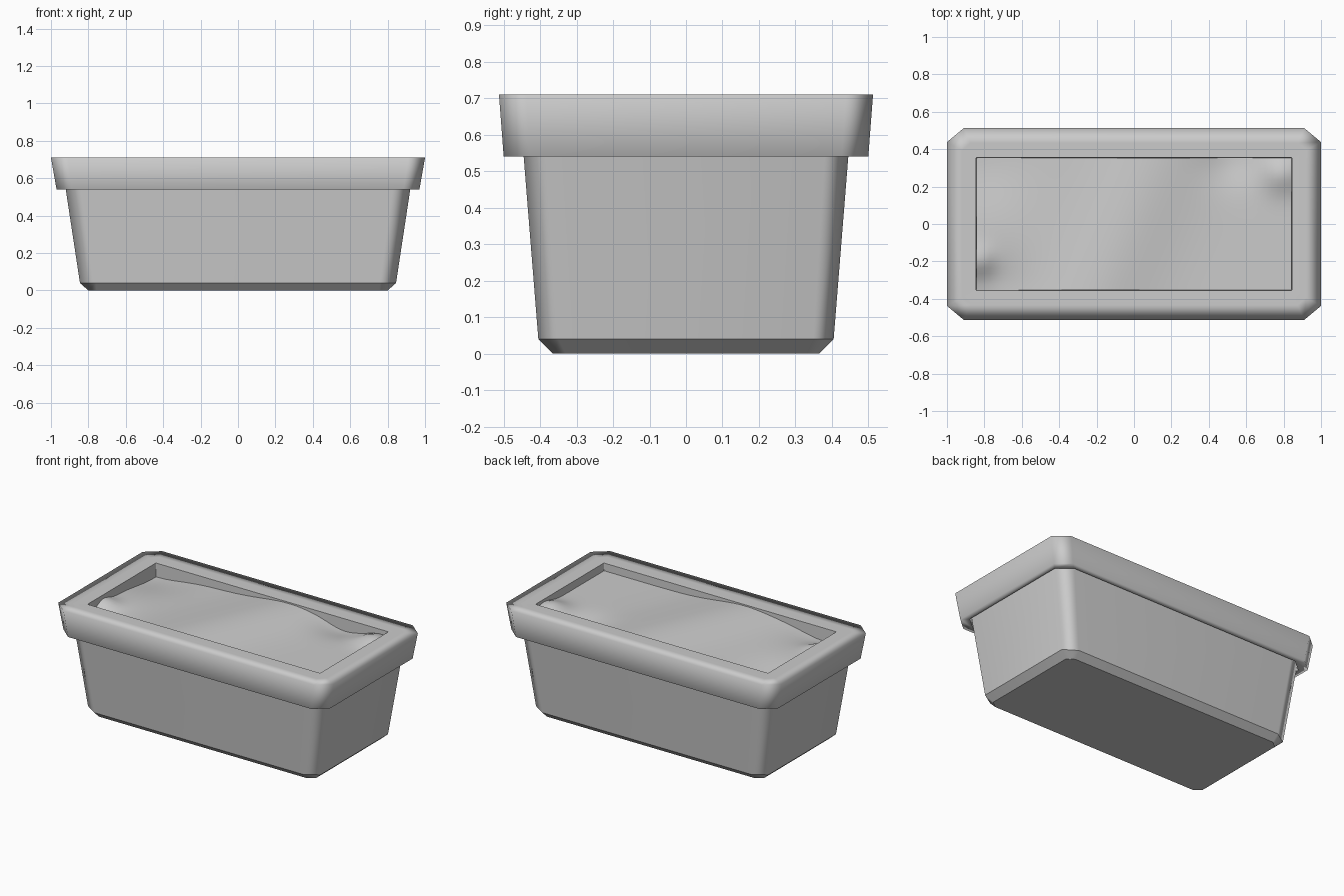
import bpy, bmesh, math

if "Cube" in bpy.data.objects:
    bpy.data.objects.remove(bpy.data.objects["Cube"], do_unlink=True)

grey = bpy.data.materials.new("plain grey")
grey.use_nodes = True
colour = (0.6, 0.6, 0.6, 1)
grey.diffuse_color = colour
grey.node_tree.nodes["Principled BSDF"].inputs["Base Color"].default_value = colour


def finish(bm, name):
    for f in bm.faces:
        f.smooth = True
    mesh = bpy.data.meshes.new(name)
    bm.to_mesh(mesh)
    bm.free()
    mesh.materials.append(grey)
    obj = bpy.data.objects.new(name, mesh)
    bpy.context.collection.objects.link(obj)
    return obj


def octagon(bm, x, y, cx, cy, z):
    """Rectangle of half sizes x, y with its corners cut by cx, cy."""
    pts = []
    for sx, sy in ((1, 1), (-1, 1), (-1, -1), (1, -1)):
        pair = [(sx * x, sy * (y - cy)), (sx * (x - cx), sy * y)]
        pts += pair if sx == sy else pair[::-1]
    return [bm.verts.new((px, py, z)) for px, py in pts]


def loft(name, sections, sharp=(), cap_start=False):
    """Skin a stack of cut rectangles; sharp lists the creased rings."""
    bm = bmesh.new()
    rings = [octagon(bm, *s) for s in sections]
    for a, b in zip(rings, rings[1:]):
        for i in range(8):
            j = (i + 1) % 8
            bm.faces.new((a[i], a[j], b[j], b[i]))
    if cap_start:
        bm.faces.new(rings[0][::-1])
    for k in sharp:
        for i in range(8):
            bm.edges.get((rings[k][i], rings[k][(i + 1) % 8])).smooth = False
    obj = finish(bm, name)
    # Broad walls stay flat while the narrow corner cuts read as rounded
    weighted = obj.modifiers.new("weighted normals", 'WEIGHTED_NORMAL')
    weighted.keep_sharp = True


# Tapered trough with a bevelled foot
loft("trough", [
    (0.80, 0.365, 0.045, 0.035, 0.0),
    (0.845, 0.405, 0.085, 0.055, 0.04),
    (0.93, 0.45, 0.095, 0.065, 0.60),
], sharp=(0, 1), cap_start=True)

# Overhanging rim: narrow groove, lip, outer wall, top and opening
loft("rim", [
    (0.93, 0.455, 0.09, 0.067, 0.60),
    (0.93, 0.459, 0.085, 0.07, 0.54),
    (0.97, 0.50, 0.085, 0.073, 0.54),
    (1.0, 0.513, 0.09, 0.075, 0.71),
    (0.92, 0.433, 0.045, 0.04, 0.711),
    (0.845, 0.355, 0.004, 0.004, 0.71),
    (0.842, 0.352, 0.004, 0.004, 0.58),
], sharp=(1, 5))


def bump(x, y, cx, cy, radius, height):
    return height * math.exp(-((x - cx) ** 2 + (y - cy) ** 2) / radius ** 2)


# Uneven soil: slanting ridge, sunken patches and two mounds at the ends
def soil_height(x, y):
    z = 0.66 + bump(x, 0, 0.43 * y - 0.03, 0, 0.28, 0.042)
    z += bump(x, y, -0.84, 0.33, 0.25, -0.04)
    z += bump(x, y, -0.75, -0.36, 0.18, -0.035)
    z += bump(x, y, 0.52, 0.36, 0.15, -0.035)
    z += bump(x, y, -0.83, -0.2, 0.08, 0.04)
    z += bump(x, y, 0.79, 0.27, 0.1, 0.045)
    return z


bm = bmesh.new()
bmesh.ops.create_grid(bm, x_segments=48, y_segments=24, size=1)
for v in bm.verts:
    v.co.x *= 0.843
    v.co.y *= 0.354
    v.co.z = soil_height(v.co.x, v.co.y)
finish(bm, "soil")
